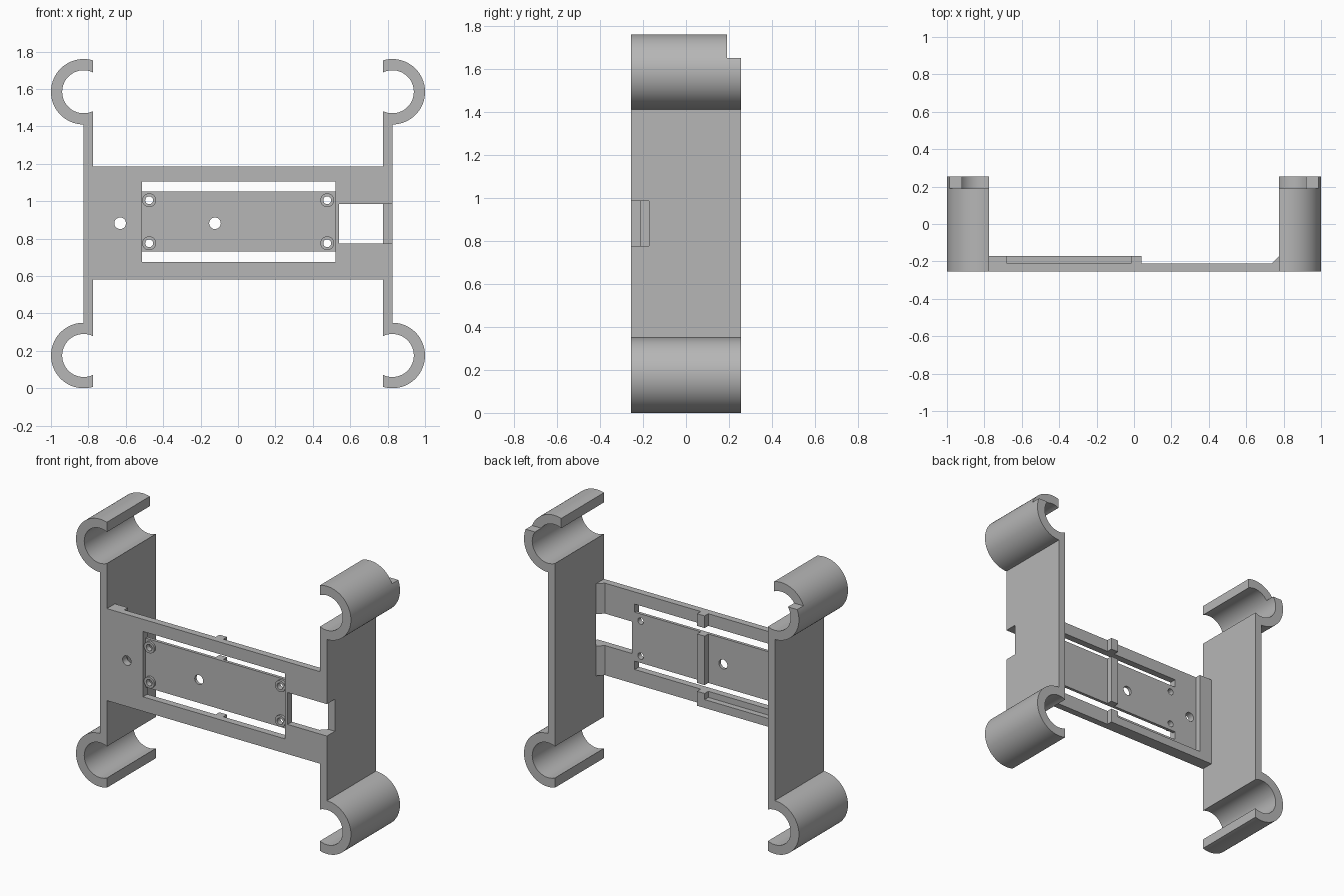
import bpy
import bmesh
from math import acos, cos, sin, pi
from mathutils import Vector

cube = bpy.data.objects.get("Cube")
if cube:
    bpy.data.objects.remove(cube, do_unlink=True)

grey = bpy.data.materials.new("plain grey")
grey.use_nodes = True
grey.diffuse_color = (0.47, 0.47, 0.47, 1)
grey.node_tree.nodes["Principled BSDF"].inputs["Base Color"].default_value = grey.diffuse_color

FRONT, BACK = -0.255, 0.255      # depth of the whole bracket
PLATE, RAISED = -0.21, -0.172    # rear of the plate and of its ribs
WALL, POST = 0.775, 0.827        # inner and outer side of the posts
BOTTOM, TOP = 0.58, 1.185        # height range of the plate
WIN_LOW, WIN_HIGH = 0.775, 0.985


def prism(name, points, low, high, axis="y"):
    """Extrude a flat outline along y (x,z points) or z (x,y points)."""
    place = (lambda p, t: (p[0], t, p[1])) if axis == "y" else (lambda p, t: (p[0], p[1], t))
    bm = bmesh.new()
    face = bm.faces.new([bm.verts.new(place(p, low)) for p in points])
    extruded = bmesh.ops.extrude_face_region(bm, geom=[face])["geom"]
    move = Vector(place((0, 0), high - low))
    bmesh.ops.translate(bm, vec=move, verts=[g for g in extruded if isinstance(g, bmesh.types.BMVert)])
    bmesh.ops.recalc_face_normals(bm, faces=bm.faces)
    mesh = bpy.data.meshes.new(name)
    bm.to_mesh(mesh)
    bm.free()
    mesh.materials.append(grey)
    obj = bpy.data.objects.new(name, mesh)
    bpy.context.collection.objects.link(obj)
    return obj


def box(name, x0, x1, z0, z1, y0, y1):
    return prism(name, [(x0, z0), (x1, z0), (x1, z1), (x0, z1)], y0, y1)


def arc(cx, cz, r, a, b, steps=40):
    angles = [a + (b - a) * i / steps for i in range(steps + 1)]
    return [(cx + r * cos(t), cz + r * sin(t)) for t in angles]


def disc(name, x, z, r, y0, y1):
    return prism(name, arc(x, z, r, 0, 2 * pi, 32)[:-1], y0, y1)


def combine(obj, tool, operation="DIFFERENCE"):
    """Apply a boolean and discard the tool."""
    tool.hide_render = True
    mod = obj.modifiers.new("cut", "BOOLEAN")
    mod.operation, mod.solver, mod.object = operation, "EXACT", tool
    bpy.context.view_layer.objects.active = obj
    bpy.ops.object.modifier_apply(modifier=mod.name)
    bpy.data.objects.remove(tool, do_unlink=True)


# Side posts, each ending in two open round clips
outer, inner = 0.175, 0.115
centre = POST - 0.002
low_z, high_z = outer, 1.76 - outer
a = acos((centre - WALL) / outer)
b = acos((centre - WALL) / inner)
outline = (arc(-centre, high_z, outer, a, 1.5 * pi)
           + arc(-centre, low_z, outer, 0.5 * pi, 2 * pi - a)
           + arc(-centre, low_z, inner, 2 * pi - b, b)
           + arc(-centre, high_z, inner, 2 * pi - b, b))
for side, name in ((1, "right_clip_post"), (-1, "left_clip_post")):
    post = prism(name, [(side * x, z) for x, z in outline], FRONT, BACK)
    # Step at the rear of the upper clip
    combine(post, box("step_cutter", -1.1, 1.1, 1.65, 1.9, 0.19, 0.3))
    if side < 0:
        combine(post, box("post_window_cutter", 0.7, 0.9, WIN_LOW, WIN_HIGH, -0.3, RAISED))

# Cross plate with a recessed centre panel, slots and window
plate = box("cross_plate", -WALL, WALL, BOTTOM, TOP, FRONT, PLATE)
slot_x0, slot_x1 = -0.512, 0.52
panel_low, panel_high = 0.73, 1.052
slot_low, slot_high = 0.675, 1.105
combine(plate, box("recess_cutter", slot_x0, slot_x1, slot_low, slot_high, -0.3, FRONT + 0.025))
combine(plate, box("lower_slot", slot_x0, slot_x1, slot_low, panel_low, -0.3, -0.1))
combine(plate, box("upper_slot", slot_x0, slot_x1, panel_high, slot_high, -0.3, -0.1))
combine(plate, box("window_cutter", 0.54, 0.9, WIN_LOW, WIN_HIGH, -0.3, -0.1))

# Screw bosses and through holes
for x in (-0.475, 0.477):
    for z in (0.775, 1.005):
        combine(plate, disc("boss", x, z, 0.037, FRONT + 0.01, PLATE - 0.01), "UNION")
        combine(plate, disc("screw_hole", x, z, 0.021, -0.3, -0.1))
for x in (-0.63, -0.123):
    combine(plate, disc("round_hole", x, 0.882, 0.031, -0.3, -0.1))

# Raised ribs on the rear: end wall, lower lip and split ridge
rib_x0, rib_x1 = -0.015, 0.04
box("end_wall", -WALL, -0.68, BOTTOM, TOP, PLATE, RAISED)
box("lower_lip", -0.68, rib_x0, BOTTOM, 0.635, PLATE, RAISED)
for name, z0, z1 in (("lower_ridge", BOTTOM, slot_low),
                     ("middle_ridge", panel_low, panel_high),
                     ("upper_ridge", slot_high, TOP)):
    box(name, rib_x0, rib_x1, z0, z1, PLATE, RAISED)

# Corner gussets above and below the window
triangle = [(WALL - 0.038, PLATE), (WALL, PLATE), (WALL, RAISED)]
prism("lower_gusset", triangle, BOTTOM, WIN_LOW, "z")
prism("upper_gusset", triangle, WIN_HIGH, TOP, "z")

# Smooth the round surfaces and keep the edges crisp
for obj in bpy.context.collection.objects:
    if obj.type == "MESH" and obj.data.materials and obj.data.materials[0] == grey:
        bpy.ops.object.select_all(action="DESELECT")
        obj.select_set(True)
        bpy.context.view_layer.objects.active = obj
        bpy.ops.object.shade_smooth_by_angle(angle=0.5)
